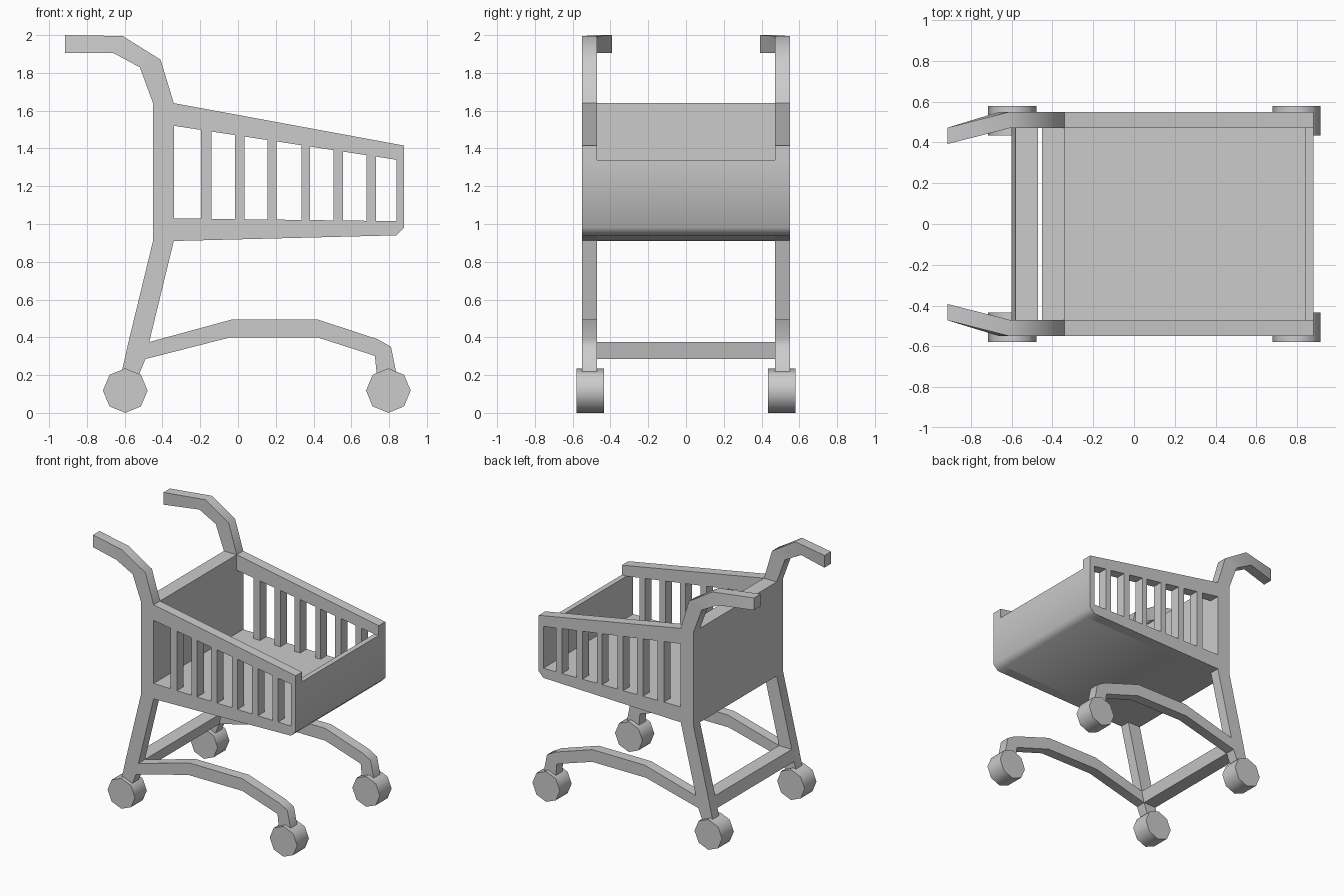
import bpy, bmesh, math

if "Cube" in bpy.data.objects:
    bpy.data.objects.remove(bpy.data.objects["Cube"])


def finish(obj):
    bpy.ops.object.select_all(action='DESELECT')
    obj.select_set(True)
    bpy.context.view_layer.objects.active = obj
    bpy.ops.object.shade_smooth_by_angle(angle=math.radians(50))


def strip(a, b):
    """Quads between two matching chains of (x, z) points."""
    return [(a[i], a[i + 1], b[i + 1], b[i]) for i in range(len(a) - 1)]


def plate(name, polys, y0, y1, shape=None):
    """Weld flat (x, z) polygons and extrude them from y0 to y1."""
    bm = bmesh.new()
    for poly in polys:
        bm.faces.new([bm.verts.new((x, y0, z)) for x, z in poly])
    bmesh.ops.remove_doubles(bm, verts=bm.verts, dist=0.001)
    ext = bmesh.ops.extrude_face_region(bm, geom=bm.faces[:], use_keep_orig=True)
    moved = [g for g in ext['geom'] if isinstance(g, bmesh.types.BMVert)]
    bmesh.ops.translate(bm, verts=moved, vec=(0, y1 - y0, 0))
    if shape:
        shape(bm)
    bmesh.ops.recalc_face_normals(bm, faces=bm.faces)
    mesh = bpy.data.meshes.new(name)
    bm.to_mesh(mesh)
    bm.free()
    obj = bpy.data.objects.new(name, mesh)
    bpy.context.collection.objects.link(obj)
    finish(obj)
    return obj


def top(x):
    return 1.64 - 0.225 * (x + 0.34) / 1.22


def win_top(x):
    return 1.52 - 0.18 * (x + 0.34) / 1.18


def win_low(x):
    return 1.03 - 0.015 * (x + 0.34) / 1.18


def low(x):
    return 0.91 + 0.03 * (x + 0.34) / 1.18


# Handle, post and rear leg in one strip
back = [(-.915, 1.905), (-.66, 1.905), (-.52, 1.83), (-.45, 1.64), (-.45, 1.52),
        (-.45, 1.03), (-.45, .91), (-.58, .375), (-.60, .285), (-.62, .20)]
fore = [(-.915, 2.0), (-.61, 1.995), (-.41, 1.87), (-.34, 1.64), (-.34, 1.52),
        (-.34, 1.03), (-.34, .91), (-.47, .375), (-.49, .285), (-.525, .20)]
polys = strip(back, fore)

# Side rails with slats
xs = [-.34, -.195, -.14, -.015, .035, .155, .205, .335, .38, .505, .555, .68, .73, .84]
chains = [[(x, f(x)) for x in xs] for f in (top, win_top, win_low, low)]
polys += strip(chains[0], chains[1]) + strip(chains[2], chains[3])
for i in range(1, len(xs) - 1, 2):
    polys += strip(chains[1][i:i + 2], chains[2][i:i + 2])

# Front end of the basket, with its chamfered lower corner
front_wall = [[(.84, 1.34), (.88, 1.34), (.88, .98), (.84, 1.015)],
              [(.84, 1.015), (.88, .98), (.84, .94)]]
polys += front_wall + [[(.84, top(.84)), (.88, 1.415), (.88, 1.34), (.84, 1.34)]]

# Arched lower arm
polys += strip([(-.47, .375), (-.03, .495), (.42, .495), (.74, .39), (.81, .35), (.84, .20)],
               [(-.49, .285), (-.04, .40), (.42, .40), (.70, .31), (.725, .30), (.735, .20)])


def bend_grip(bm):
    for v in bm.verts:
        if v.co.x < -0.9:
            v.co.y -= 0.078


frame = plate("side_frame", polys, 0.47, 0.55, bend_grip)
frame.modifiers.new("Mirror", 'MIRROR').use_axis = (False, True, False)
# keep the mirror ahead of the smoothing
frame.modifiers.move(len(frame.modifiers) - 1, 0)

# Basket: back wall, floor and low front wall
basket = strip(back[3:7], fore[3:7]) + front_wall
basket += [[(-.34, 1.03), (.84, 1.015), (.84, .94), (-.34, .91)]]
plate("basket", basket, -0.47, 0.47)

# Rear crossbar between the legs
plate("crossbar", strip(back[7:9], fore[7:9]), -0.47, 0.47)

# Eight-sided wheels
for x in (-0.597, 0.796):
    for side in (-1, 1):
        bpy.ops.mesh.primitive_cylinder_add(vertices=8, radius=0.118, depth=0.145,
                                            location=(x, side * 0.507, 0.118),
                                            rotation=(math.pi / 2, 0, 0))
        wheel = bpy.context.object
        wheel.name = ("rear" if x < 0 else "front") + "_wheel"
        finish(wheel)
